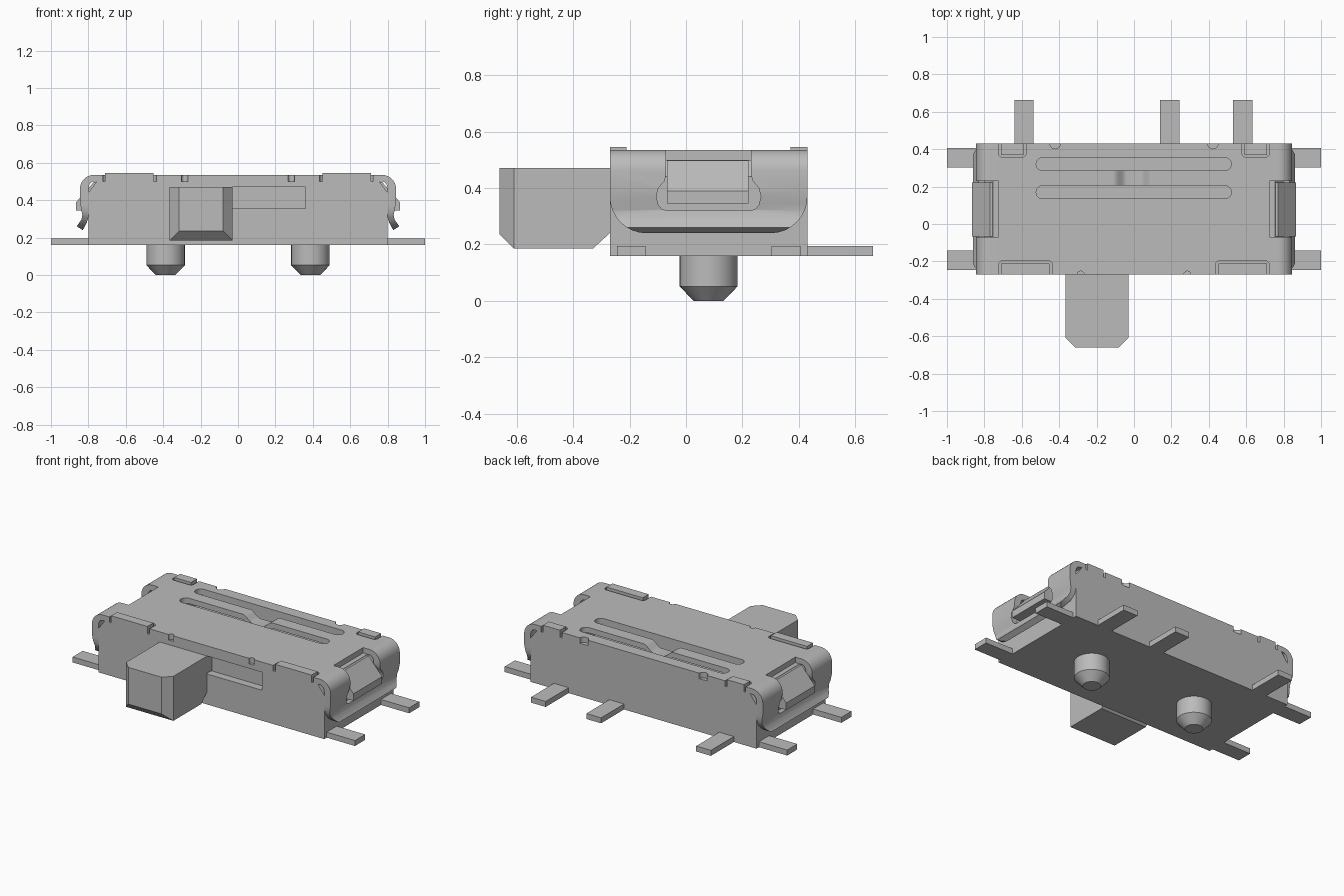
import bpy, bmesh
from math import sin, cos, pi, radians
from mathutils import Vector

cube = bpy.data.objects.get("Cube")
if cube:
    bpy.data.objects.remove(cube, do_unlink=True)

grey = bpy.data.materials.new("mid_grey")
grey.use_nodes = True
grey.diffuse_color = (0.5, 0.5, 0.5, 1)
grey.node_tree.nodes["Principled BSDF"].inputs["Base Color"].default_value = (0.5, 0.5, 0.5, 1)

FRONT, BACK, MID = -0.27, 0.43, 0.08


def prism(name, pts, axis, a, b):
    """Extrude a 2D outline along an axis from a to b."""
    def place(p, d):
        return {"x": (d, p[0], p[1]), "y": (p[0], d, p[1]), "z": (p[0], p[1], d)}[axis]
    bm = bmesh.new()
    low = [bm.verts.new(place(p, a)) for p in pts]
    high = [bm.verts.new(place(p, b)) for p in pts]
    bm.faces.new(low)
    bm.faces.new(high)
    n = len(pts)
    for i in range(n):
        j = (i + 1) % n
        bm.faces.new((low[i], low[j], high[j], high[i]))
    bmesh.ops.recalc_face_normals(bm, faces=bm.faces)
    mesh = bpy.data.meshes.new(name)
    bm.to_mesh(mesh)
    bm.free()
    mesh.materials.append(grey)
    ob = bpy.data.objects.new(name, mesh)
    bpy.context.collection.objects.link(ob)
    return ob


def box(name, x0, x1, y0, y1, z0, z1):
    return prism(name, [(x0, y0), (x1, y0), (x1, y1), (x0, y1)], "z", z0, z1)


def arc(cx, cy, rx, ry, a0, a1, n=8):
    return [(cx + rx * cos(radians(a0 + (a1 - a0) * i / n)),
             cy + ry * sin(radians(a0 + (a1 - a0) * i / n))) for i in range(n + 1)]


def rounded(x0, x1, y0, y1, r):
    return (arc(x1 - r, y1 - r, r, r, 0, 90) + arc(x0 + r, y1 - r, r, r, 90, 180)
            + arc(x0 + r, y0 + r, r, r, 180, 270) + arc(x1 - r, y0 + r, r, r, 270, 360))


def combine(ob, cutters, operation="DIFFERENCE"):
    """Apply boolean cutters and remove them."""
    for c in cutters:
        m = ob.modifiers.new("cut", "BOOLEAN")
        m.operation, m.object, m.solver = operation, c, "EXACT"
    dg = bpy.context.evaluated_depsgraph_get()
    mesh = bpy.data.meshes.new_from_object(ob.evaluated_get(dg))
    ob.modifiers.clear()
    ob.data = mesh
    for c in cutters:
        bpy.data.objects.remove(c, do_unlink=True)


def smooth(ob):
    bpy.ops.object.select_all(action="DESELECT")
    ob.select_set(True)
    bpy.context.view_layer.objects.active = ob
    bpy.ops.object.shade_smooth_by_angle(angle=radians(30))


# Housing with chamfered upper ends, a lever slot and a well under the spring strip
housing = prism("housing", [(-0.8, 0.16), (0.8, 0.16), (0.8, 0.44), (0.755, 0.5),
                            (-0.755, 0.5), (-0.8, 0.44)], "y", FRONT, BACK)
combine(housing, [box("slot_cut", -0.365, 0.36, -0.4, -0.22, 0.355, 0.47),
                  box("well_cut", -0.53, 0.53, 0.13, 0.36, 0.43, 0.6)])

# Sheet metal cover with folded, flared end flaps
half = (arc(0.77, 0.46, 0.075, 0.075, 90, 0)
        + [(0.845, 0.39), (0.838, 0.35), (0.832, 0.32), (0.838, 0.295), (0.862, 0.26),
           (0.83, 0.24), (0.808, 0.28), (0.8, 0.31), (0.8, 0.38)]
        + arc(0.77, 0.46, 0.03, 0.04, 0, 90))
cover = prism("cover", half + [(-x, z) for x, z in reversed(half)], "y", FRONT, BACK)

cuts = []
# Rounded lower corners of the flaps
corner = arc(-0.22, 0.37, 0.13, 0.13, 180, 270) + [(-0.22, 0.2), (-0.4, 0.2), (-0.4, 0.37)]
for s in (1, -1):
    cuts.append(prism("corner_cut", [(MID + s * y, z) for y, z in corner], "x", -1, 1))
# Keyhole windows and the notches above them
key = [(0.15, 0.48), (0.15, 0.45), (0.156, 0.425), (0.178, 0.4), (0.185, 0.37),
       (0.178, 0.34), (0.165, 0.325), (0.145, 0.32)]
cuts.append(prism("key_cut", [(MID + y, z) for y, z in key]
                  + [(MID - y, z) for y, z in reversed(key)], "x", -1, 1))
for s in (1, -1):
    x0, x1 = sorted((s * 0.725, s * 0.95))
    cuts.append(box("notch_cut", x0, x1, -0.07, 0.23, 0.44, 0.6))
    # Openings around the raised tabs
    a, b = sorted((s * 0.437, s * 0.722))
    cuts.append(prism("front_tab_cut", rounded(a, b, -0.4, -0.197, 0.02), "z", 0.45, 0.6))
    a, b = sorted((s * 0.578, s * 0.724))
    cuts.append(prism("rear_tab_cut", rounded(a, b, 0.358, 0.55, 0.02), "z", 0.45, 0.6))
    # Half-round locating notches
    cuts.append(prism("front_hole_cut", arc(s * 0.285, FRONT, 0.018, 0.018, 0, 337.5, 15),
                      "z", 0.45, 0.6))
    cuts.append(prism("rear_hole_cut", arc(s * 0.422, BACK, 0.028, 0.028, 0, 337.5, 15),
                      "z", 0.45, 0.6))
# Long slots and the gap for the dipped strip
for y in (0.135, 0.285):
    cuts.append(prism("long_slot_cut", rounded(-0.523, 0.52, y, y + 0.07, 0.0345),
                      "z", 0.45, 0.6))
cuts.append(box("strip_cut", -0.11, 0.1, 0.17, 0.32, 0.45, 0.6))
combine(cover, cuts)
smooth(cover)

# Dipped spring strip between the slots
dip = []
for s in (-1, 1):
    run = [i / 8 for i in range(9)]
    for t in (run if s < 0 else run[::-1]):
        x = -0.11 + 0.07 * t if s < 0 else 0.1 - 0.07 * t
        dip.append((x, 0.535 - 0.02 * (1 - cos(pi * t))))
strip = prism("spring_strip", dip + [(x, z - 0.035) for x, z in reversed(dip)],
              "y", 0.205, 0.285)
smooth(strip)

# Sliding lever, chamfered at the tip
lever = prism("lever", [(-0.22, 0.47), (-0.66, 0.47), (-0.66, 0.235), (-0.61, 0.185),
                        (-0.33, 0.185), (FRONT, 0.24), (FRONT, 0.36), (-0.22, 0.36)],
              "x", -0.365, -0.03)
tips = []
for x, s in ((-0.365, 1), (-0.03, -1)):
    tips.append(prism("tip_cut", [(x - s * 0.05, -0.56), (x + s * 0.1, -0.71),
                                  (x - s * 0.05, -0.71)], "z", 0, 0.7))
combine(lever, tips)

for side, s in (("left", 1), ("right", -1)):
    # Raised tabs
    a, b = sorted((s * 0.453, s * 0.71))
    box(side + "_front_tab", a, b, FRONT, -0.21, 0.49, 0.546)
    a, b = sorted((s * 0.592, s * 0.712))
    box(side + "_rear_tab", a, b, 0.37, BACK, 0.49, 0.546)
    # Wedge latch in the flap window
    prism(side + "_latch", [(s * x, z) for x, z in
                            [(0.7, 0.345), (0.865, 0.345), (0.865, 0.39),
                             (0.77, 0.498), (0.7, 0.498)]], "y", -0.068, 0.222)
    # End mounting feet
    a, b = sorted((s * 0.79, s))
    for part, y in (("front", -0.245), ("rear", 0.303)):
        box(f"{side}_{part}_foot", a, b, y, y + 0.102, 0.16, 0.195)
    # Locating peg with tapered end
    bm = bmesh.new()
    for r1, r2, z0, z1 in ((0.053, 0.103, 0, 0.052), (0.103, 0.103, 0.052, 0.165)):
        made = bmesh.ops.create_cone(bm, cap_ends=True, segments=32, radius1=r1,
                                     radius2=r2, depth=z1 - z0)
        bmesh.ops.translate(bm, verts=made["verts"],
                            vec=Vector((s * 0.387, MID, (z0 + z1) / 2)))
    mesh = bpy.data.meshes.new(side + "_peg")
    bm.to_mesh(mesh)
    bm.free()
    mesh.materials.append(grey)
    peg = bpy.data.objects.new(side + "_peg", mesh)
    bpy.context.collection.objects.link(peg)
    smooth(peg)

# Rear terminals
for i, x in enumerate((-0.588, 0.19, 0.582)):
    box(f"terminal_{i + 1}", x - 0.052, x + 0.052, 0.42, 0.662, 0.16, 0.195)
